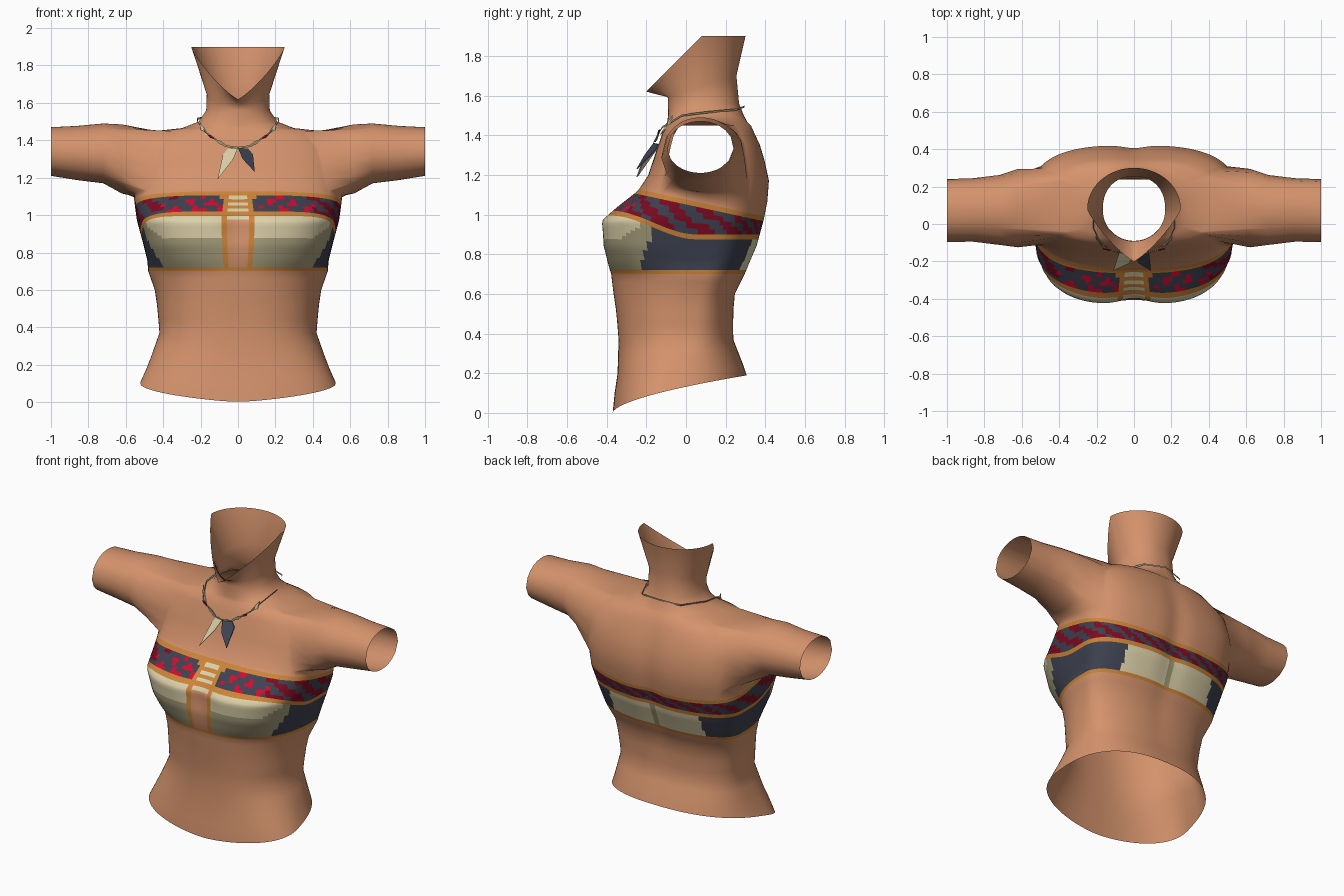
import bpy, bmesh, math, random

if "Cube" in bpy.data.objects:
    bpy.data.objects.remove(bpy.data.objects["Cube"])
random.seed(4)

# ---------- colours ----------
COLOURS = {"skin": (.66, .29, .15), "orange_trim": (.61, .23, .04), "slate": (.048, .054, .08),
           "bright_red": (.66, .003, .03), "dark_red": (.21, .003, .016),
           "cream": (.73, .64, .40), "shaded_cream": (.38, .34, .20)}
MATS, IDX = [], {}
for i, (n, c) in enumerate(COLOURS.items()):
    m = bpy.data.materials.new(n)
    m.diffuse_color = (*c, 1)
    m.use_nodes = True
    m.node_tree.nodes["Principled BSDF"].inputs["Base Color"].default_value = m.diffuse_color
    MATS.append(m)
    IDX[n] = i

def make_object(name, bm):
    me = bpy.data.meshes.new(name)
    bm.to_mesh(me)
    bm.free()
    for m in MATS:
        me.materials.append(m)
    ob = bpy.data.objects.new(name, me)
    bpy.context.collection.objects.link(ob)
    return ob

def clamp(v):
    return max(0, min(1, v))

def lerp(a, b, t):
    return a + (b - a) * t

# ---------- body sections: z, half width, front y, back y, front and back roundness, widest y ----------
KEYS = [(0, .56, -.37, .33, 2.3, 2.4, -.1), (.1, .525, -.36, .32, 2.4, 2.4, -.1),
        (.2, .48, -.345, .305, 2.4, 2.4, -.06), (.37, .42, -.34, .24, 2.4, 2.4, .02),
        (.5, .43, -.35, .24, 2.4, 2.4, .04), (.6, .445, -.365, .25, 2.3, 2.4, .06),
        (.7, .48, -.378, .30, 2.3, 2.4, .1), (.76, .485, -.398, .325, 2.8, 2.4, .13),
        (.84, .505, -.42, .36, 3.2, 2.4, .14), (.97, .54, -.43, .395, 3.3, 2.5, .15),
        (1.04, .55, -.35, .41, 3, 2.6, .13), (1.12, .56, -.245, .422, 2.7, 2.8, .1),
        (1.2, .565, -.19, .42, 2.6, 3, .08), (1.35, .54, -.14, .375, 2.5, 3, .08),
        (1.45, .44, -.105, .33, 2.4, 2.6, .08), (1.465, .3, -.095, .315, 2.2, 2.4, .08),
        (1.5, .21, -.09, .295, 2, 2.2, .08), (1.56, .17, -.09, .27, 2, 2.2, .08),
        (1.7, .165, -.1, .255, 2, 2.2, .08)]
Q = 32       # columns per quarter of the body
HOLE = 10    # half width of the arm opening in columns

def section(z):
    z = max(KEYS[0][0], min(KEYS[-1][0], z))
    for a, b in zip(KEYS, KEYS[1:]):
        if z <= b[0]:
            t = (z - a[0]) / (b[0] - a[0])
            return [lerp(p, q, t) for p, q in zip(a[1:], b[1:])]

def quarter_point(w, d, n, f):
    """Point at arc-length fraction f on a superellipse quarter, from x = 0 to x = w."""
    pts = []
    for i in range(49):
        t = i / 48 * math.pi / 2
        pts.append((w * math.sin(t) ** (2 / n), d * max(0, math.cos(t)) ** (2 / n)))
    seg = [math.dist(a, b) for a, b in zip(pts, pts[1:])]
    s = f * sum(seg)
    for a, b, l in zip(pts, pts[1:], seg):
        if s <= l:
            return lerp(a[0], b[0], s / l), lerp(a[1], b[1], s / l)
        s -= l
    return pts[-1]

def body_xy(z, j):
    w, yf, yb, n, nb, yc = section(z)
    if j <= Q:
        x, y = quarter_point(w, yc - yf, n, j / Q)
        dip = .03 * math.exp(-(x / .1) ** 2 - ((z - .95) / .13) ** 2)
        return x, yc - y + dip
    x, y = quarter_point(w, yb - yc, nb, (2 * Q - j) / Q)
    groove = .018 * math.exp(-(x / .08) ** 2 - ((z - 1) / .4) ** 2)
    return x, yc + y - groove

# ---------- rows: height as a function of y, and the tag of the faces above ----------
def hem(y):
    return .19 * clamp((y + .37) / .68) ** .6

def drop_low(y):
    t = clamp((y + .38) / .43)
    return .12 * t * t * (3 - 2 * t)

def drop_top(y):
    return .14 * clamp((y + .25) / .65)

def row(z, low=0, top=0):
    return lambda y: z - low * drop_low(y) - top * drop_top(y)

rows = [(lambda y, k=k: lerp(hem(y), .37, k / 4), "skin") for k in range(5)]
rows += [(row(z), "skin") for z in (.44, .52, .6, .66)]
rows += [(row(.70), "trim")]
rows += [(row(lerp(.72, .995, k / 14), k / 14), "cup") for k in range(14)]
rows += [(row(.995, 1), "trim")]
rows += [(row(lerp(1.02, 1.105, k / 5), 1 - k / 5, k / 5), "pattern") for k in range(5)]
rows += [(row(1.105, 0, 1), "trim"), (row(1.13, 0, 1), "skin"), (row(1.15, 0, .6), "hole"),
         (row(1.2, 0, .2), "hole"), (row(1.27), "hole"), (row(1.35), "hole"), (row(1.4), "hole"),
         (row(1.45), "skin"), (row(1.465), "skin"), (row(1.48), "skin"), (row(1.5), "skin"),
         (row(1.56), "skin"), (lambda y: 1.59 + .11 * clamp((y + .1) / .35), "skin")]

def face_colour(tag, r, j, c):
    ax = abs(c.x)
    if tag in ("skin", "hole"):
        return "skin"
    if c.y < -.15 and ax < .088:                    # centre strip between the cups
        if c.z > .98:
            return "cream" if ax < .05 and r % 2 else "orange_trim"
        return "skin" if ax < .045 and tag == "cup" else "orange_trim"
    if tag == "trim":
        return "orange_trim"
    if tag == "pattern":
        if c.y < -.25 and ax < .41:
            return "bright_red" if math.sin(j * 1.3) * math.cos(r * 1.6) + random.uniform(-.5, .5) > .25 else "slate"
        return "dark_red" if math.sin(j * .9 + r * 1.5) + random.uniform(-.6, .6) > .1 else "slate"
    if c.y < -.18 and ax < .41 + .6 * (c.z - .74):   # front cups
        return "shaded_cream" if c.z < .875 + .9 * max(0, ax - .41) else "cream"
    if c.y > .1 and ax < .33:                        # back panel
        return "shaded_cream" if ax < .025 else "cream"
    return "slate"

# ---------- torso ----------
bm = bmesh.new()
grid = []

def add_ring(half):
    """Mirror the half ring (front centre to back centre) into a full one."""
    full = half + [(-x, y, z) for x, y, z in reversed(half[1:-1])]
    grid.append([bm.verts.new(p) for p in full])

for zf, tag in rows:
    half = []
    for j in range(2 * Q + 1):
        z = zf(0)
        for _ in range(5):
            x, y = body_xy(z, j)
            z = lerp(z, zf(y), .8)
        half.append((0 if j in (0, 2 * Q) else x, y, z))
    add_ring(half)

# flared neck rim, pointed below the chin
half = []
for j in range(2 * Q + 1):
    front = j <= Q
    x, y = quarter_point(.25, .28 if front else .22, 1.2 if front else 2.0,
                         j / Q if front else (2 * Q - j) / Q)
    y = .08 - y if front else .08 + y
    half.append((0 if j in (0, 2 * Q) else x, y, 1.62 + .28 * clamp((y + .2) / .28)))
add_ring(half)

N = 4 * Q
for r in range(len(grid) - 1):
    tag = rows[r][1]
    for j in range(N):
        if tag == "hole" and min(abs(j + .5 - Q), abs(j + .5 - 3 * Q)) < HOLE:
            continue
        k = (j + 1) % N
        f = bm.faces.new((grid[r][j], grid[r][k], grid[r + 1][k], grid[r + 1][j]))
        f.material_index = IDX[face_colour(tag, r, j, f.calc_center_median())]

# ---------- arms grown from the openings: x, centre y, radius y, centre z, radius z ----------
ARM = [(.62, .085, .21, 1.3, .185), (.72, .075, .187, 1.33, .16),
       (.86, .075, .17, 1.332, .145), (1.0, .072, .168, 1.34, .13)]
holes = [r for r, (f, t) in enumerate(rows) if t == "hole"]
lo, hi = holes[0], holes[-1] + 1
for side, mid in ((1, Q), (-1, 3 * Q)):
    a, b = mid - HOLE, mid + HOLE
    loop = [grid[lo][j] for j in range(a, b)] + [grid[r][b] for r in range(lo, hi)]
    loop += [grid[hi][j] for j in range(b, a, -1)] + [grid[r][a] for r in range(hi, lo, -1)]
    angles = [math.atan2((v.co.z - 1.28) / .16, (v.co.y - .09) / .2) for v in loop]
    for x, yc, ry, zc, rz in ARM:
        ring = [bm.verts.new((side * x, yc + ry * math.cos(t), zc + rz * math.sin(t))) for t in angles]
        for i in range(len(loop)):
            k = (i + 1) % len(loop)
            bm.faces.new((loop[i], loop[k], ring[k], ring[i]))
        loop = ring
bmesh.ops.delete(bm, geom=[v for v in bm.verts if not v.link_faces], context='VERTS')
bmesh.ops.recalc_face_normals(bm, faces=bm.faces)
for f in bm.faces:
    f.smooth = True
make_object("torso", bm)

# ---------- necklace ----------
def plate(name, pts, colour, thick=.006):
    """Thin flat plate from an outline, extruded towards the back."""
    bm = bmesh.new()
    f = bm.faces.new([bm.verts.new(p) for p in pts])
    ext = bmesh.ops.extrude_face_region(bm, geom=[f])
    for v in ext["geom"]:
        if isinstance(v, bmesh.types.BMVert):
            v.co.y += thick
    bmesh.ops.recalc_face_normals(bm, faces=bm.faces)
    for f in bm.faces:
        f.material_index = IDX[colour]
    return make_object(name, bm)

HALF = [(.0, -.165, 1.36), (.07, -.16, 1.37), (.17, -.12, 1.44), (.215, -.02, 1.5),
        (.215, .1, 1.515), (.14, .26, 1.53), (0, .295, 1.545)]
path = HALF + [(-x, y, z) for x, y, z in reversed(HALF[1:-1])]
bm = bmesh.new()
strip = [(bm.verts.new((x, y, z - .005)), bm.verts.new((x * 1.02, y, z + .005))) for x, y, z in path]
for i, (a, b) in enumerate(strip):
    c, d = strip[(i + 1) % len(strip)]
    bm.faces.new((a, c, d, b)).material_index = IDX["shaded_cream"]
make_object("necklace_cord", bm)

for s, n in ((1, "left"), (-1, "right")):
    # hanging fangs, turned slightly outwards
    plate(n + "_pendant", [(0, -.165, 1.36), (s * .055, -.14, 1.355), (s * .08, -.155, 1.325),
                           (s * (.09 if s > 0 else .11), -.25, 1.23 if s > 0 else 1.19),
                           (s * .025, -.21, 1.3)], "slate" if s > 0 else "cream")
    # beads along the cord
    plate(n + "_upper_bead", [(s * .205, -.07, 1.5), (s * .2, -.085, 1.45), (s * .14, -.13, 1.405),
                              (s * .175, -.1, 1.455)], "cream")
    plate(n + "_red_bead", [(s * .165, -.135, 1.43), (s * .15, -.14, 1.415), (s * .125, -.145, 1.405),
                            (s * .14, -.14, 1.425)], "dark_red")
    plate(n + "_lower_bead", [(s * .13, -.14, 1.41), (s * .1, -.15, 1.38), (s * .05, -.16, 1.365),
                              (s * .09, -.15, 1.395)], "shaded_cream")
